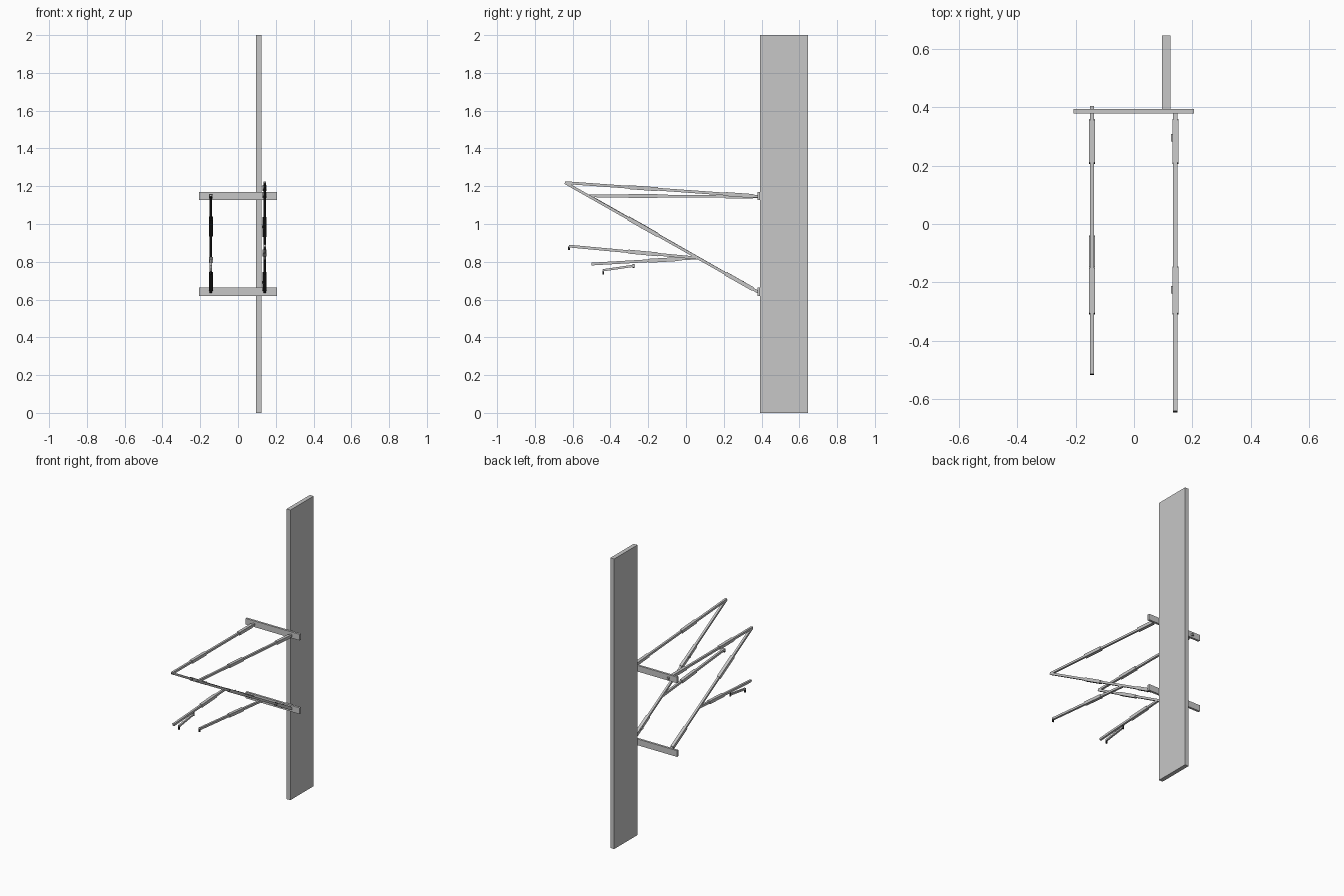
import bpy
from mathutils import Vector

if "Cube" in bpy.data.objects:
    bpy.data.objects.remove(bpy.data.objects["Cube"])


def material(name, v):
    m = bpy.data.materials.new(name)
    m.diffuse_color = (v, v, v, 1)
    m.use_nodes = True
    m.node_tree.nodes["Principled BSDF"].inputs["Base Color"].default_value = m.diffuse_color
    return m


grey = material("metal grey", 0.57)
dark = material("dark rubber", 0.02)


def box(name, x0, x1, y0, y1, z0, z1, mat=grey):
    bpy.ops.mesh.primitive_cube_add(size=1, location=((x0+x1)/2, (y0+y1)/2, (z0+z1)/2))
    o = bpy.context.object
    o.name = name
    o.scale = (x1-x0, y1-y0, z1-z0)
    bpy.ops.object.transform_apply(location=False, rotation=False, scale=True)
    o.data.materials.append(mat)
    return o


def bar(name, a, b, w, dark_under=False):
    """Square bar of width w from a to b, both in one plane of constant x."""
    a, b = Vector(a), Vector(b)
    d = b - a
    bpy.ops.mesh.primitive_cube_add(size=1, location=(a+b)/2)
    o = bpy.context.object
    o.name = name
    o.scale = (w, w, d.length)
    o.rotation_euler = (Vector((0, 0, 1)).rotation_difference(d)).to_euler()
    bpy.ops.object.transform_apply(location=False, rotation=True, scale=True)
    o.data.materials.append(grey)
    o.data.materials.append(dark)
    # dark underside and front end
    if dark_under:
        for p in o.data.polygons:
            if p.normal.y < -0.3:
                p.material_index = 1
    return o


def strut(name, x, a, b, sleeves, dark_under=False):
    """Thin rod in the plane x from a to b (y, z), with thicker sleeves over y ranges."""
    def at(y):
        return (x, y, a[1] + (b[1]-a[1]) * (y-a[0]) / (b[0]-a[0]))
    bar(name, (x, *a), (x, *b), 0.0145, dark_under)
    for y0, y1 in sleeves:
        bar(name + "_sleeve", at(y0), at(y1), 0.021, dark_under)


# upright panel and the two cross bars
box("panel", 0.096, 0.125, 0.392, 0.645, 0, 2)
box("upper_bar", -0.207, 0.206, 0.378, 0.393, 1.128, 1.17)
box("lower_bar", -0.207, 0.206, 0.378, 0.393, 0.62, 0.663)

NEAR, MID, FORE = (0.355, 0.21), (-0.15, -0.305), (-0.04, -0.2)
FOOT, JOINT = (0.385, 0.638), (0.06, 0.82)

# triangular frames: side name, x, apex, arm tip, arm sleeve
for side, x, apex, tip, arm in (("right", 0.1415, (-0.641, 1.219), (-0.62, 0.883), MID),
                                ("left", -0.144, (-0.513, 1.149), (-0.5, 0.788), FORE)):
    strut(side + "_top_rod", x, (0.385, 1.146), apex, [NEAR, MID])
    strut(side + "_diagonal", x, FOOT, apex, [NEAR, MID], True)
    strut(side + "_arm", x, JOINT, tip, [arm])

# bolt end behind the upper bar
box("bolt_end", -0.151, -0.137, 0.38, 0.404, 1.14, 1.154)

# small latches on the right diagonal sleeves
for y in (0.295, -0.225):
    z = FOOT[1] + (FOOT[0]-y) * 0.569
    box("latch", 0.127, 0.135, y-0.013, y+0.013, z-0.008, z+0.008)

# hook under the right arm, and the loose left hook rod
box("right_arm_hook", 0.1365, 0.1465, -0.624, -0.615, 0.862, 0.88, dark)
bar("hook_rod", (-0.144, -0.275, 0.779), (-0.144, -0.44, 0.755), 0.012)
box("hook_front", -0.149, -0.139, -0.442, -0.433, 0.732, 0.754, dark)
box("hook_back", -0.149, -0.139, -0.282, -0.273, 0.766, 0.788, dark)
